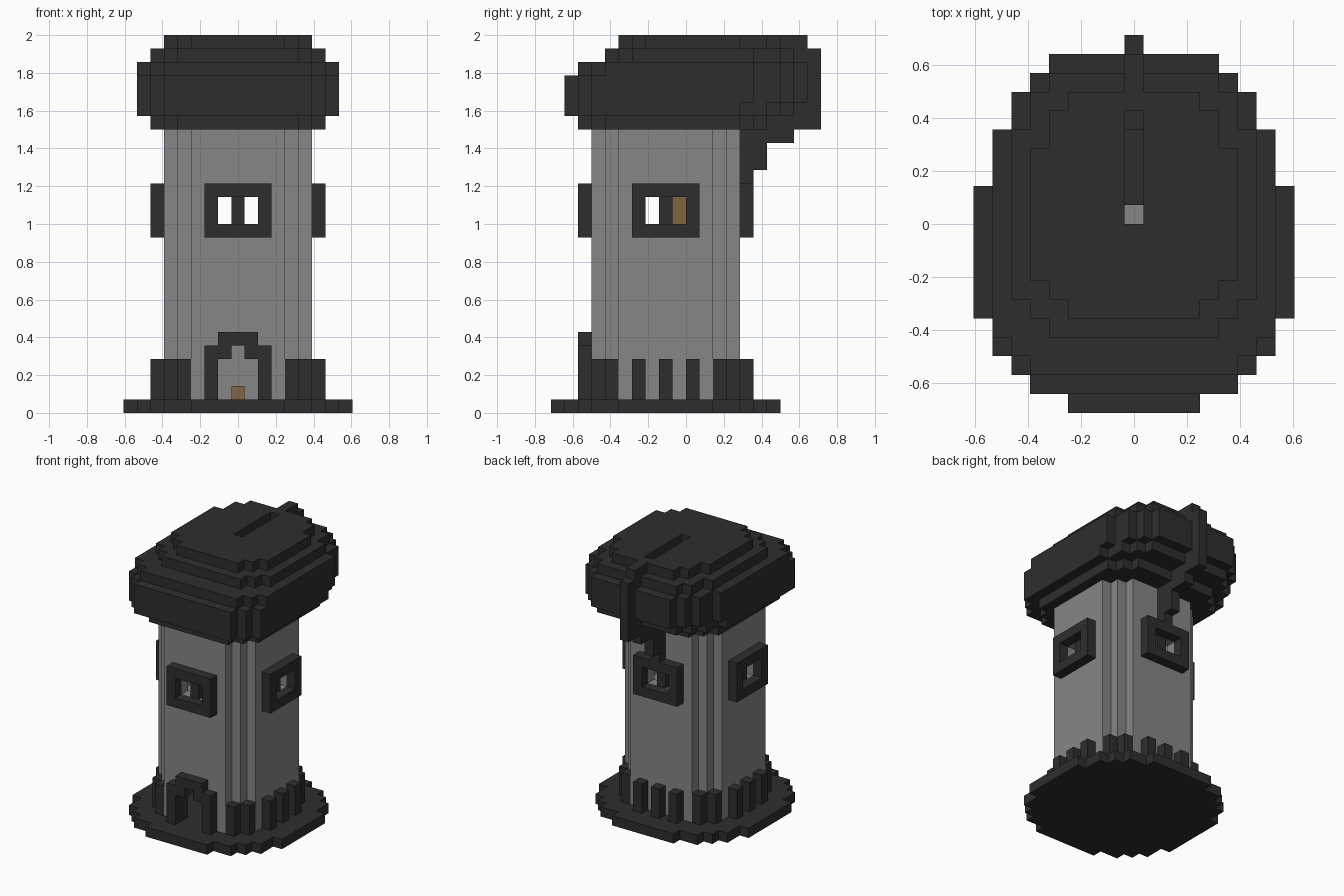
import bpy
import bmesh

cube = bpy.data.objects.get("Cube")
if cube:
    bpy.data.objects.remove(cube, do_unlink=True)

U = 1 / 14      # edge length of one block
MID = -1.5      # tower axis on y, in blocks


def material(name, rgb):
    m = bpy.data.materials.new(name)
    m.use_nodes = True
    m.diffuse_color = (*rgb, 1)
    m.node_tree.nodes["Principled BSDF"].inputs["Base Color"].default_value = (*rgb, 1)
    return m


DARK = material("dark slate", (0.027, 0.027, 0.027))
GREY = material("stone grey", (0.24, 0.24, 0.24))
WOOD = material("wood brown", (0.22, 0.13, 0.055))


def prism(name, outline, z0, z1, mat):
    """Extrude an outline given in block units."""
    bm = bmesh.new()
    face = bm.faces.new([bm.verts.new((x * U, y * U, z0 * U)) for x, y in outline])
    new = bmesh.ops.extrude_face_region(bm, geom=[face])["geom"]
    bmesh.ops.translate(bm, vec=(0, 0, (z1 - z0) * U),
                        verts=[v for v in new if isinstance(v, bmesh.types.BMVert)])
    bmesh.ops.recalc_face_normals(bm, faces=bm.faces[:])
    me = bpy.data.meshes.new(name)
    bm.to_mesh(me)
    bm.free()
    me.materials.append(mat)
    ob = bpy.data.objects.new(name, me)
    bpy.context.collection.objects.link(ob)
    return ob


def box(name, x0, x1, y0, y1, z0, z1, mat):
    return prism(name, [(x0, y0), (x1, y0), (x1, y1), (x0, y1)], z0, z1, mat)


def stepped(start, rows):
    """Symmetric stepped outline from (row count, half width) pairs."""
    right, y = [], start
    for count, half in rows:
        right += [(half + 0.5, y), (half + 0.5, y + count)]
        y += count
    return right + [(-x, y) for x, y in reversed(right)]


def cut(ob, *cutters):
    for c in cutters:
        mod = ob.modifiers.new("cut", "BOOLEAN")
        mod.operation = "DIFFERENCE"
        mod.solver = "EXACT"
        mod.object = c
        bpy.context.view_layer.objects.active = ob
        bpy.ops.object.modifier_apply(modifier=mod.name)


def remove(*obs):
    for o in obs:
        bpy.data.objects.remove(o, do_unlink=True)


# Round base slab
prism("base", stepped(-10, [(1, 3), (1, 5), (1, 6), (2, 7), (7, 8),
                            (2, 7), (1, 6), (1, 5), (1, 3)]), 0, 1, DARK)

# Hollow tower wall with door and window openings
wall = prism("tower_wall", stepped(-7, [(1, 3), (1, 4), (7, 5), (1, 4), (1, 3)]), 1, 21, GREY)
cutters = [
    prism("core_cutter", stepped(-6, [(1, 3), (7, 4), (1, 3)]), 0.5, 21.5, GREY),
    box("window_cutter_y", -1.5, 1.5, -9, 6, 14, 16, GREY),
    box("window_cutter_x", -8, 8, MID - 1.5, MID + 1.5, 14, 16, GREY),
    box("door_cutter", -2.5, 2.5, -8, -5.5, 0.5, 5, GREY),
    box("arch_cutter", -1.5, 1.5, -8, -5.5, 4.5, 6, GREY),
]
cut(wall, *cutters)
remove(*cutters)


# Window surrounds and mullions on the four sides
def side_box(name, side, a0, a1, d0, d1, z0, z1, mat):
    """Box given along a side (a) and outward from the axis (d)."""
    axis, sign = side
    lo, hi = sorted((sign * d0, sign * d1))
    if axis == "x":
        return box(name, lo, hi, MID + a0, MID + a1, z0, z1, mat)
    return box(name, a0, a1, MID + lo, MID + hi, z0, z1, mat)


SIDES = {"front": ("y", -1), "back": ("y", 1), "left": ("x", 1), "right": ("x", -1)}
for label, side in SIDES.items():
    for part, a0, a1, z0, z1 in (("sill", -2.5, 2.5, 13, 14), ("lintel", -2.5, 2.5, 16, 17),
                                 ("jamb_a", -2.5, -1.5, 14, 16), ("jamb_b", 1.5, 2.5, 14, 16)):
        side_box(f"{label}_window_{part}", side, a0, a1, 5.5, 6.5, z0, z1, DARK)
    side_box(f"{label}_window_mullion", side, -0.5, 0.5, 4.5, 5.5, 14, 16, DARK)
    # Short posts around the foot of the tower
    if label != "front":
        for k in (-2, 0, 2):
            side_box(f"{label}_post", side, k - 0.5, k + 0.5, 5.5, 6.5, 1, 4, DARK)

# Corner posts
for sx in (-1, 1):
    for sy in (-1, 1):
        for px, py in ((4, 5), (5, 4)):
            x, y = sx * px, MID + sy * py
            box("corner_post", x - 0.5, x + 0.5, y - 0.5, y + 0.5, 1, 4, DARK)

# Arched door frame
for s in (-1, 1):
    x0, x1 = sorted((s * 1.5, s * 2.5))
    box("door_post", x0, x1, -8, -6, 1, 5, DARK)
    x0, x1 = sorted((s * 0.5, s * 1.5))
    box("door_arch_shoulder", x0, x1, -8, -6, 4, 5, DARK)
box("door_arch_top", -1.5, 1.5, -8, -6, 5, 6, DARK)

# Interior: upper floor, wooden stand and step
prism("upper_floor", stepped(-6, [(1, 3), (7, 4), (1, 3)]), 11, 12, GREY)
box("wooden_stand", -0.5, 0.5, -1, 0, 12, 17, WOOD)
box("wooden_step", -0.5, 0.5, 2, 3, 1, 2, WOOD)

# Bulging roof, stacked in stepped layers
slot = box("slot_cutter", -0.5, 0.5, 0, 6, 26, 29, DARK)
shaft = box("shaft_cutter", -0.5, 0.5, 0, 1, 20, 29, DARK)
LAYERS = [
    ("roof_underside", 21, 22, -8, [(1, 4), (1, 5), (10, 6), (1, 5), (1, 4)]),
    ("roof_lower", 22, 23, -9, [(1, 5), (1, 6), (11, 7), (2, 6), (1, 5), (1, 4)]),
    ("roof_middle", 23, 25, -9, [(1, 5), (1, 6), (12, 7), (2, 6), (1, 5), (1, 4)]),
    ("roof_upper", 25, 26, -8, [(1, 5), (1, 6), (11, 7), (2, 6), (1, 5), (1, 4)]),
    ("roof_shoulder", 26, 27, -6, [(1, 4), (1, 5), (9, 6), (2, 5), (1, 4)]),
    ("roof_top", 27, 28, -5, [(1, 3), (1, 4), (7, 5), (2, 4), (1, 3)]),
]
for name, z0, z1, start, rows in LAYERS:
    layer = prism(name, stepped(start, rows), z0, z1, DARK)
    cut(layer, slot if z0 >= 26 else shaft)
remove(slot, shaft)

# Curved fin running from the roof top down to the back window
for z0, z1, y0, y1 in ((27, 28, 7, 9), (21, 27, 5, 10), (20, 21, 4, 8),
                       (18, 20, 4, 6), (17, 18, 4, 5)):
    box("back_fin", -0.5, 0.5, y0, y1, z0, z1, DARK)
